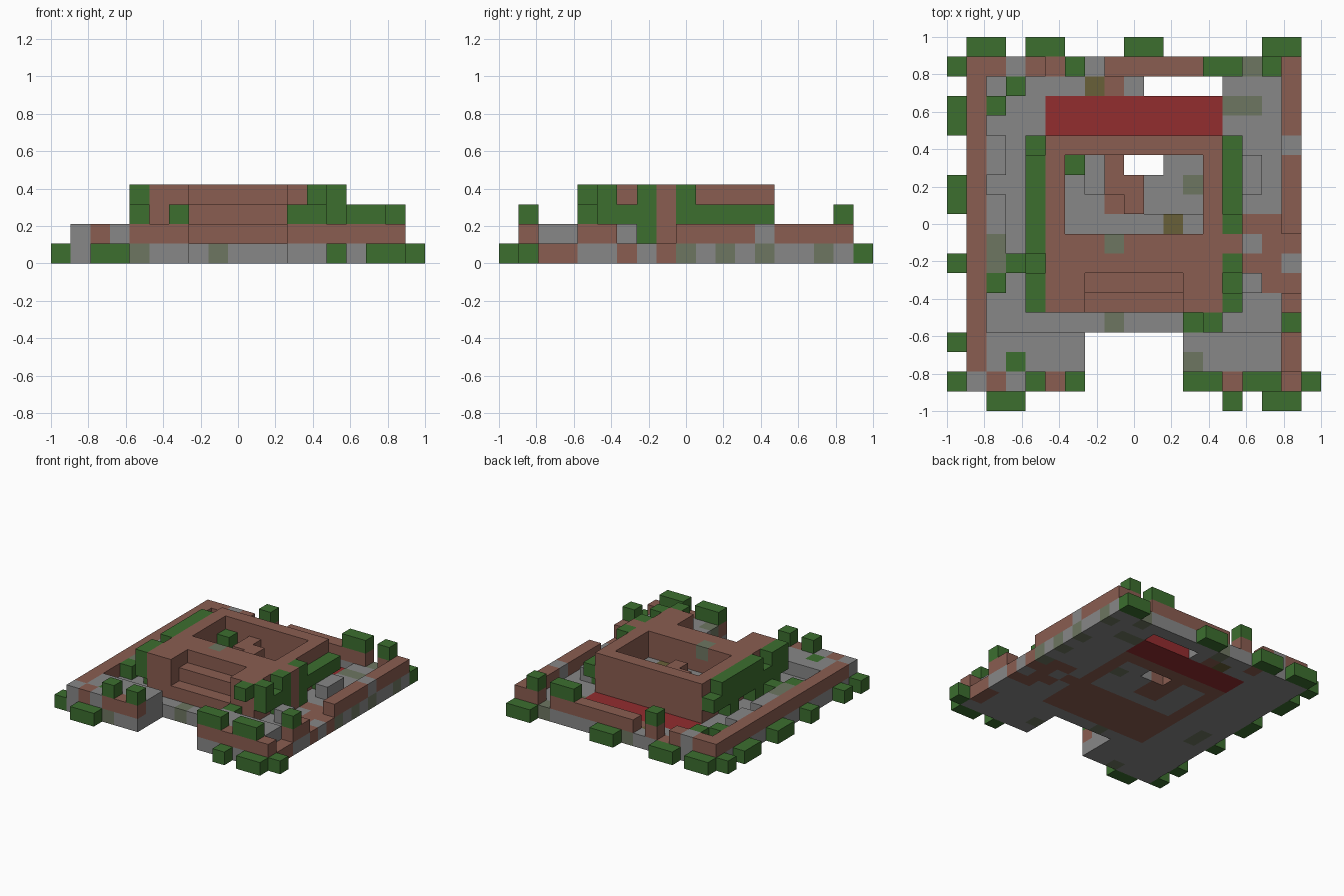
import bpy
import bmesh
from itertools import product
from mathutils import Vector

cube = bpy.data.objects.get("Cube")
if cube:
    bpy.data.objects.remove(cube, do_unlink=True)

UNIT = 2 / 19
COLOURS = {
    "green": (0.045, 0.157, 0.028),
    "brick": (0.255, 0.110, 0.082),
    "stone": (0.245, 0.245, 0.245),
    "moss": (0.155, 0.182, 0.120),
    "red": (0.290, 0.026, 0.028),
    "olive": (0.140, 0.117, 0.040),
}
GREEN, BRICK, STONE, MOSS, RED, OLIVE = range(len(COLOURS))
materials = []
for name, rgb in COLOURS.items():
    mat = bpy.data.materials.new(name)
    mat.use_nodes = True
    mat.diffuse_color = (*rgb, 1)
    bsdf = next(n for n in mat.node_tree.nodes if n.type == "BSDF_PRINCIPLED")
    bsdf.inputs["Base Color"].default_value = (*rgb, 1)
    materials.append(mat)

# Every filled block maps to its part and colour
blocks = {}


def cells(x, y, z):
    """List the blocks of a box; each side is one number or a first-last pair."""
    spans = [(s, s) if isinstance(s, int) else s for s in (x, y, z)]
    return product(*(range(first, last + 1) for first, last in spans))


def fill(part, colour, x, y, z):
    for cell in cells(x, y, z):
        blocks[cell] = (part, colour)


def clear(x, y, z):
    for cell in cells(x, y, z):
        blocks.pop(cell, None)


def paint(colour, z, *spots):
    """Recolour single blocks without changing their part."""
    for x, y in spots:
        blocks[x, y, z] = (blocks[x, y, z][0], colour)


# Ground slab with the front gate notch and the slit at the back
fill("ground_slab", STONE, (1, 17), (1, 17), 0)
clear((7, 11), (1, 3), 0)
clear((10, 13), 16, 0)
paint(MOSS, 0, (8, 17), (15, 17), (17, 16), (14, 15), (15, 15), (17, 13),
      (17, 11), (17, 9), (2, 8), (2, 7), (8, 4), (12, 2), (4, 1))
paint(OLIVE, 0, (7, 16))
fill("ground_slab", BRICK, (15, 16), (7, 9), 0)
paint(STONE, 0, (15, 8))
paint(BRICK, 0, (5, 17), (8, 16), (17, 8), (16, 6), (17, 6), (17, 2), (17, 3))

# Red walkway behind the building
fill("red_walkway", RED, (5, 13), (14, 15), 0)

# Main building with a sunken court and a stepped front
fill("main_building", BRICK, (5, 13), (5, 13), (0, 3))
fill("main_building", BRICK, 14, 8, (0, 3))
clear((6, 12), (9, 12), (1, 3))
clear((7, 11), 6, 3)
clear((7, 11), 5, (2, 3))
paint(MOSS, 3, (8, 8))

# Court floor, ledges, shaft and inner bricks
fill("court_floor", STONE, (6, 12), (9, 12), 0)
paint(MOSS, 0, (12, 11))
fill("court_ledge", STONE, (6, 12), 9, 1)
paint(OLIVE, 1, (11, 9))
fill("court_ledge", STONE, 6, (10, 11), 1)
fill("court_ledge", STONE, 7, 10, 1)
clear((9, 10), 12, 0)
fill("court_bricks", BRICK, 8, 10, (0, 1))
fill("court_bricks", BRICK, 8, (11, 12), (0, 2))
fill("court_bricks", BRICK, 9, (10, 11), (0, 2))

# Outer wall, with gaps at the side entrance and along the back
fill("left_wall", BRICK, 17, (9, 17), 1)
fill("left_wall", BRICK, 17, (4, 5), 1)
paint(STONE, 1, (17, 13))
fill("right_wall", BRICK, 1, (1, 17), 1)
paint(STONE, 1, (1, 1))
for span in ((2, 4), 6, (8, 14), 16):
    fill("back_wall", BRICK, span, 17, 1)
for span in ((2, 6), (12, 17)):
    fill("front_wall", BRICK, span, 1, 1)
paint(STONE, 1, (3, 17), (3, 1))

# Gate piers and the low inner ledges
for span in ((2, 6), (12, 16)):
    fill("gate_pier", STONE, span, (2, 3), 1)
paint(MOSS, 1, (12, 2))
for x, span in ((2, (12, 13)), (2, (7, 10)), (15, (11, 12)), (15, 6)):
    fill("inner_ledge", STONE, x, span, 1)
paint(MOSS, 1, (2, 8), (2, 7))

# Vines hanging along both sides of the building
for x, gap, tops, ends in (
    (4, (), (5, 6, 8, 9, 10, 11, 12), (6, 8, 11)),
    (14, (8,), (5, 7, 9), (7, 9, 12)),
):
    for y in range(5, 14):
        if y not in gap:
            fill("vines", GREEN, x, y, 2)
    for y in tops:
        fill("vines", GREEN, x, y, 3)
    for y in ends:
        fill("vines", GREEN, x, y, 1)
fill("vines", GREEN, 13, 4, 3)
fill("vines", GREEN, 12, 4, 1)

# Shrubs in the court, on the floor and on top of the walls
fill("court_shrub", GREEN, 6, 12, (1, 2))
for x, y in ((3, 16), (2, 15), (3, 7), (2, 6), (3, 2)):
    fill("floor_shrub", GREEN, x, y, 1)
for x, y in ((6, 17), ((13, 14), 17), (16, 17), (17, 4),
             (4, 1), (6, 1), ((12, 13), 1), ((15, 16), 1)):
    fill("wall_shrub", GREEN, x, y, 2)

# Hedges around the foot of the outer wall
for span in ((1, 2), (4, 5), (9, 10), (16, 17)):
    fill("back_hedge", GREEN, span, 18, 0)
for span in (17, (14, 15), (10, 11), 7, 3, 1):
    fill("right_hedge", GREEN, 0, span, 0)
for span in ((2, 3), 14, (16, 17)):
    fill("front_hedge", GREEN, span, 0, 0)
fill("left_hedge", GREEN, 18, 1, 0)


def block_face(bm, cell, axis, side, colour):
    """Add one exposed side of a block."""
    out, a, b = Vector(), Vector(), Vector()
    out[axis] = side / 2
    a[(axis + 1) % 3] = 0.5
    b[(axis + 2) % 3] = side / 2
    mid = Vector(cell) + Vector((0.5, 0.5, 0.5)) + out
    corners = (mid - a - b, mid + a - b, mid + a + b, mid - a + b)
    origin = Vector((-1, -1, 0))
    face = bm.faces.new([bm.verts.new(c * UNIT + origin) for c in corners])
    face.material_index = colour


# Skin each part, keeping only the sides that are exposed
for part in sorted({owner for owner, colour in blocks.values()}):
    bm = bmesh.new()
    for cell, (owner, colour) in blocks.items():
        if owner != part:
            continue
        for axis, side in product(range(3), (-1, 1)):
            near = list(cell)
            near[axis] += side
            if tuple(near) not in blocks:
                block_face(bm, cell, axis, side, colour)
    bmesh.ops.remove_doubles(bm, verts=bm.verts, dist=UNIT / 100)
    mesh = bpy.data.meshes.new(part)
    bm.to_mesh(mesh)
    bm.free()
    for mat in materials:
        mesh.materials.append(mat)
    bpy.context.collection.objects.link(bpy.data.objects.new(part, mesh))
